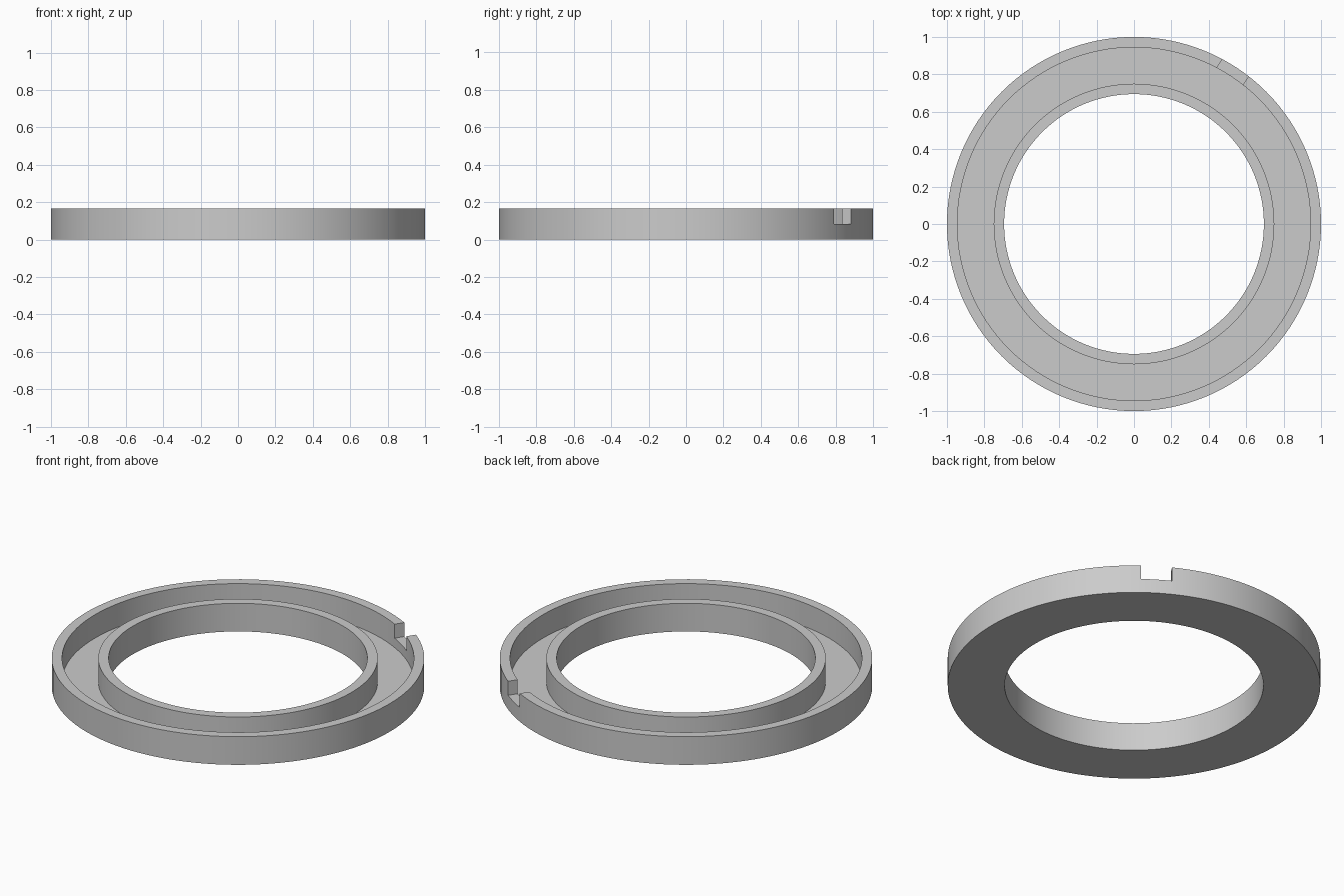
import bpy, bmesh, math
from mathutils import Matrix

if "Cube" in bpy.data.objects:
    bpy.data.objects.remove(bpy.data.objects["Cube"], do_unlink=True)

UNIT = 1 / 18          # wall thickness
SEGMENTS = 128

grey = bpy.data.materials.new("light grey")
grey.use_nodes = True
colour = (0.6, 0.6, 0.6, 1)
grey.diffuse_color = colour
grey.node_tree.nodes["Principled BSDF"].inputs["Base Color"].default_value = colour


def add_object(name, bm):
    bmesh.ops.recalc_face_normals(bm, faces=bm.faces)
    mesh = bpy.data.meshes.new(name)
    bm.to_mesh(mesh)
    bm.free()
    obj = bpy.data.objects.new(name, mesh)
    bpy.context.collection.objects.link(obj)
    return obj


# Channel ring: a U-shaped section turned about the vertical axis
section = [(12.5, 0), (18, 0), (18, 3), (17, 3),
           (17, 0.5), (13.5, 0.5), (13.5, 3), (12.5, 3)]
bm = bmesh.new()
rings = []
for i in range(SEGMENTS):
    a = math.tau * i / SEGMENTS
    rings.append([bm.verts.new((r * UNIT * math.cos(a), r * UNIT * math.sin(a), z * UNIT))
                  for r, z in section])
for i, ring in enumerate(rings):
    following = rings[(i + 1) % SEGMENTS]
    for j in range(len(section)):
        k = (j + 1) % len(section)
        bm.faces.new((ring[j], following[j], following[k], ring[k]))
channel_ring = add_object("channel_ring", bm)
channel_ring.data.materials.append(grey)

# Notch cutter: a box through the upper half of the outer wall
bm = bmesh.new()
bmesh.ops.create_cube(bm, size=1)
bm.transform(Matrix.Rotation(math.radians(57), 4, "Z")
             @ Matrix.Translation((17.5 * UNIT, 0, 3 * UNIT))
             @ Matrix.Diagonal((3 * UNIT, 3 * UNIT, 3 * UNIT, 1)))
notch_cutter = add_object("notch_cutter", bm)
notch_cutter.data.materials.append(grey)
notch_cutter.hide_render = True

cut = channel_ring.modifiers.new("notch", "BOOLEAN")
cut.operation = "DIFFERENCE"
cut.solver = "EXACT"
cut.object = notch_cutter

# Apply the cut, then smooth the curved walls only
bpy.ops.object.select_all(action="DESELECT")
channel_ring.select_set(True)
bpy.context.view_layer.objects.active = channel_ring
bpy.ops.object.modifier_apply(modifier=cut.name)
bpy.data.objects.remove(notch_cutter, do_unlink=True)
bpy.ops.object.shade_smooth_by_angle(angle=math.radians(30))
